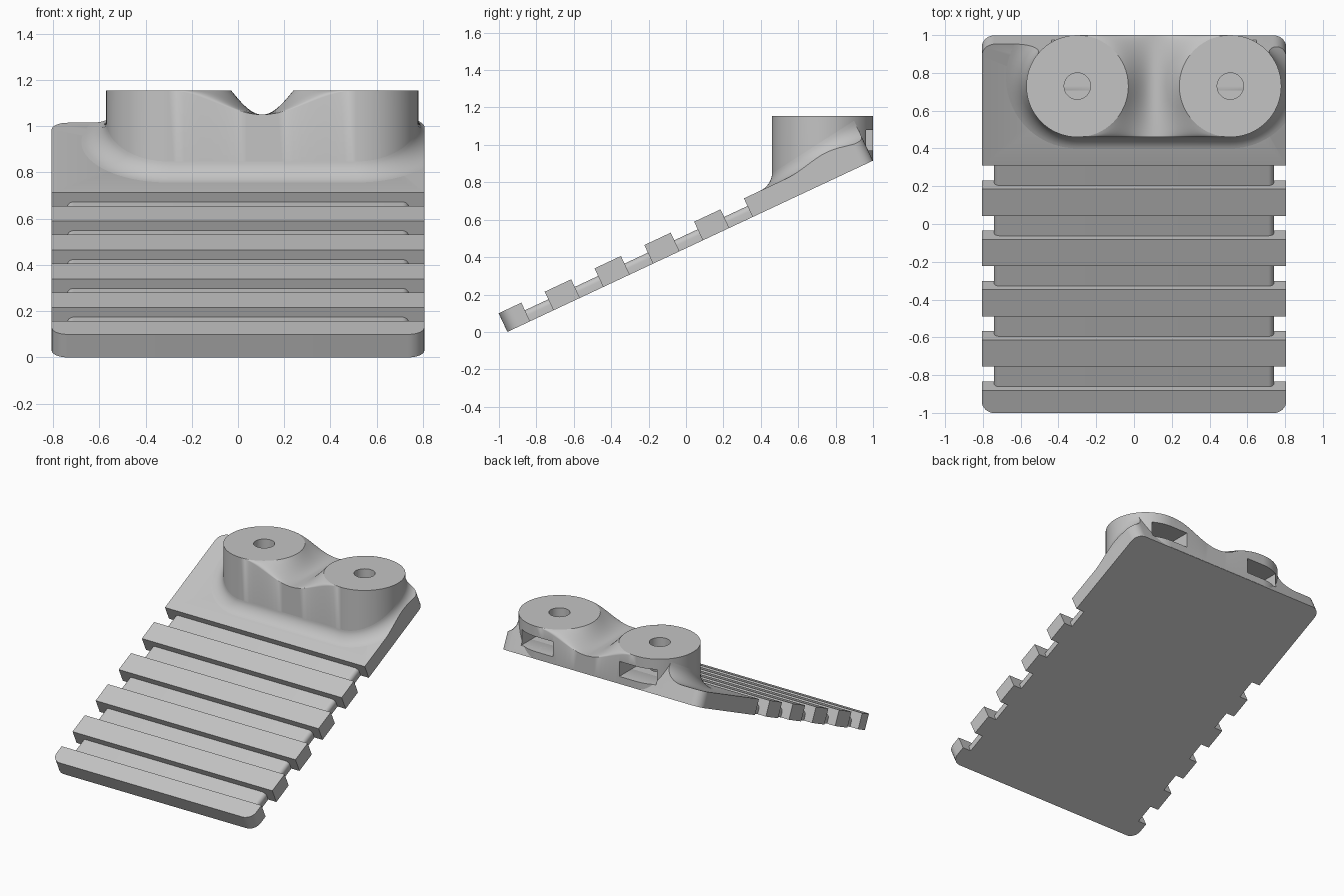
import bpy, bmesh, math
from mathutils import Matrix, Vector

if "Cube" in bpy.data.objects:
    bpy.data.objects.remove(bpy.data.objects["Cube"], do_unlink=True)

TILT = math.radians(25.1)
TAN = math.tan(TILT)
HALF, LENGTH, THICK = 0.806, 2.158, 0.11      # sloped plate
WEB_HALF, WEB_THICK = 0.74, 0.065             # thin webs between ribs
FIRST, GAP, PITCH = 0.134, 0.138, 0.294       # rib spacing along the slope
BOSS_X, BOSS_Y, BOSS_R, TOP = (-0.30, 0.51), 0.73, 0.27, 1.155
SEG = 64
SLOPE = Matrix.Translation((0, -0.955, 0)) @ Matrix.Rotation(TILT, 4, 'X')

grey = bpy.data.materials.new("light_grey")
grey.use_nodes = True
grey.diffuse_color = (0.55, 0.55, 0.55, 1)
grey.node_tree.nodes["Principled BSDF"].inputs["Base Color"].default_value = grey.diffuse_color


def under(y):
    """Height of the plate's underside."""
    return (y + 0.955) * TAN


def over(y):
    """Height of the plate's upper side."""
    return under(y) + THICK / math.cos(TILT)


def make(name, verts, faces, matrix=None):
    mesh = bpy.data.meshes.new(name)
    mesh.from_pydata(verts, [], faces)
    if matrix:
        mesh.transform(matrix)
    bm = bmesh.new()
    bm.from_mesh(mesh)
    bmesh.ops.recalc_face_normals(bm, faces=bm.faces)
    bm.to_mesh(mesh)
    bm.free()
    mesh.materials.append(grey)
    obj = bpy.data.objects.new(name, mesh)
    bpy.context.collection.objects.link(obj)
    return obj


def prism(name, outline, low, high, matrix=None):
    """Extrude an outline between two heights; low may depend on y."""
    n = len(outline)
    floor = low if callable(low) else (lambda y: low)
    verts = [(x, y, floor(y)) for x, y in outline] + [(x, y, high) for x, y in outline]
    faces = [(i, (i + 1) % n, (i + 1) % n + n, i + n) for i in range(n)]
    faces += [tuple(range(n))[::-1], tuple(range(n, 2 * n))]
    return make(name, verts, faces, matrix)


def arc(cx, cy, r, start, end, steps):
    return [(cx + r * math.cos(math.radians(start + (end - start) * i / steps)),
             cy + r * math.sin(math.radians(start + (end - start) * i / steps)))
            for i in range(steps + 1)]


def slab(s0, s1, r_front=0, r_back=0):
    """Plan outline of a stretch of plate, with optional round corners."""
    pts = []
    for sx, end, r, a in ((-1, s0, r_front, 180), (1, s0, r_front, 270),
                          (1, s1, r_back, 0), (-1, s1, r_back, 90)):
        if r:
            cy = end + r if end == s0 else end - r
            pts += arc(sx * (HALF - r), cy, r, a, a + 90, 8)
        else:
            pts.append((sx * HALF, end))
    return pts


def boolean(obj, cutter, operation):
    mod = obj.modifiers.new("cut", 'BOOLEAN')
    mod.object, mod.operation, mod.solver = cutter, operation, 'EXACT'
    bpy.context.view_layer.objects.active = obj
    bpy.ops.object.modifier_apply(modifier=mod.name)


# Ribs and the webs that join them
parts = [prism("front_rib", slab(0, FIRST, r_front=0.07), 0, THICK, SLOPE)]
for i in range(5):
    s = FIRST + i * PITCH
    r = 0.03
    section = [(-WEB_HALF, 0), (WEB_HALF, 0)]
    section += arc(WEB_HALF - r, WEB_THICK - r, r, 0, 90, 6)
    section += arc(r - WEB_HALF, WEB_THICK - r, r, 90, 180, 6)
    stand = Matrix.Rotation(math.pi / 2, 4, 'X')
    parts.append(prism(f"web_{i + 1}", section, -s - GAP, -s, SLOPE @ stand))
    if i < 4:
        parts.append(prism(f"rib_{i + 2}", slab(s + GAP, s + PITCH), 0, THICK, SLOPE))

# Wide upper part of the plate
head_start = FIRST + 4 * PITCH + GAP
head = prism("head_plate", slab(head_start, LENGTH, r_back=0.07), 0, THICK, SLOPE)

# Two upright round bosses
bosses = [prism(n, arc(x, BOSS_Y, BOSS_R, 0, 360, SEG)[:-1],
                lambda y: under(y) + 0.002, TOP)
          for n, x in zip(("right_boss", "left_boss"), BOSS_X)]

# Saddle bridging the bosses, dipping in the middle
rows, cols = SEG // 2, 24
mid, dip = sum(BOSS_X) / 2, 0.105
verts, faces = [], []
for j in range(rows + 1):
    phi = math.pi * (j / rows - 0.5)
    y, reach = BOSS_Y + BOSS_R * math.sin(phi), BOSS_R * math.cos(phi)
    half_gap = (BOSS_X[1] - BOSS_X[0]) / 2 - reach
    k = math.sin(phi) ** 2
    for i in range(cols + 1):
        u = 2 * i / cols - 1
        q = 1 - abs(u)
        depth = (1 - k) * math.sin(q * math.pi / 2) + k * q * q * (3 - 2 * q)
        x = mid + u * half_gap
        verts += [(x, y, TOP - dip * depth), (x, y, under(y) + 0.002)]


def vid(j, i, low):
    return 2 * (j * (cols + 1) + i) + low


for j in range(rows):
    for i in range(cols):
        for low in (0, 1):
            faces.append((vid(j, i, low), vid(j, i + 1, low),
                          vid(j + 1, i + 1, low), vid(j + 1, i, low)))
    for i in (0, cols):
        faces.append((vid(j, i, 0), vid(j + 1, i, 0), vid(j + 1, i, 1), vid(j, i, 1)))
for i in range(cols):
    for j in (0, rows):
        faces.append((vid(j, i, 0), vid(j, i + 1, 0), vid(j, i + 1, 1), vid(j, i, 1)))
saddle = make("saddle", verts, faces)

# Concave fillet running round the foot of the bosses
path = []
for cx, a in ((BOSS_X[0], 90), (BOSS_X[1], 270)):
    for i in range(rows + 1):
        t = math.radians(a + 180 * i / rows)
        path.append((cx, Vector((math.cos(t), math.sin(t)))))
verts, faces, steps = [], [], 10
for cx, n in path:
    w = 0.105 + 0.045 * n.y
    profile = [(-0.02, None), (-0.02, w * 1.05)]
    for i in range(steps + 1):
        t = math.pi / 2 * i / steps
        profile.append((w * (1 - math.cos(t)), w * 1.05 * (1 - math.sin(t))))
    profile.append((w, None))
    for d, h in profile:
        x, y = cx + n.x * (BOSS_R + d), BOSS_Y + n.y * (BOSS_R + d)
        verts.append((x, y, over(y) - 0.02 if h is None else min(over(y) + h, TOP - 0.005)))
m, count = steps + 4, len(path)
for a in range(count):
    b = (a + 1) % count
    faces += [(a * m + i, a * m + (i + 1) % m, b * m + (i + 1) % m, b * m + i)
              for i in range(m)]
fillet = make("boss_fillet", verts, faces)
envelope = prism("envelope", slab(head_start, LENGTH, r_back=0.07), 0, 0.6, SLOPE)
boolean(fillet, envelope, 'INTERSECT')
cutters = [envelope]

# Screw holes from above and nut slots from behind
body = [head, fillet, saddle] + bosses
for x in BOSS_X:
    hole = prism("hole_cutter", arc(x, BOSS_Y, 0.07, 0, 360, 32)[:-1], 0.9, 1.3)
    w = 0.138
    slot = prism("slot_cutter", [(x - w, 1.2), (x - w, BOSS_Y - w * 0.577),
                                 (x, BOSS_Y - w * 1.155), (x + w, BOSS_Y - w * 0.577),
                                 (x + w, 1.2)], 0.97, 1.08)
    for cutter in (hole, slot):
        cutters.append(cutter)
        for obj in body:
            boolean(obj, cutter, 'DIFFERENCE')
for cutter in cutters:
    bpy.data.objects.remove(cutter, do_unlink=True)

# Smooth the round surfaces, keep hard edges crisp
bpy.ops.object.select_all(action='DESELECT')
for obj in parts + body:
    obj.select_set(True)
bpy.context.view_layer.objects.active = head
bpy.ops.object.shade_smooth_by_angle(angle=math.radians(30))
